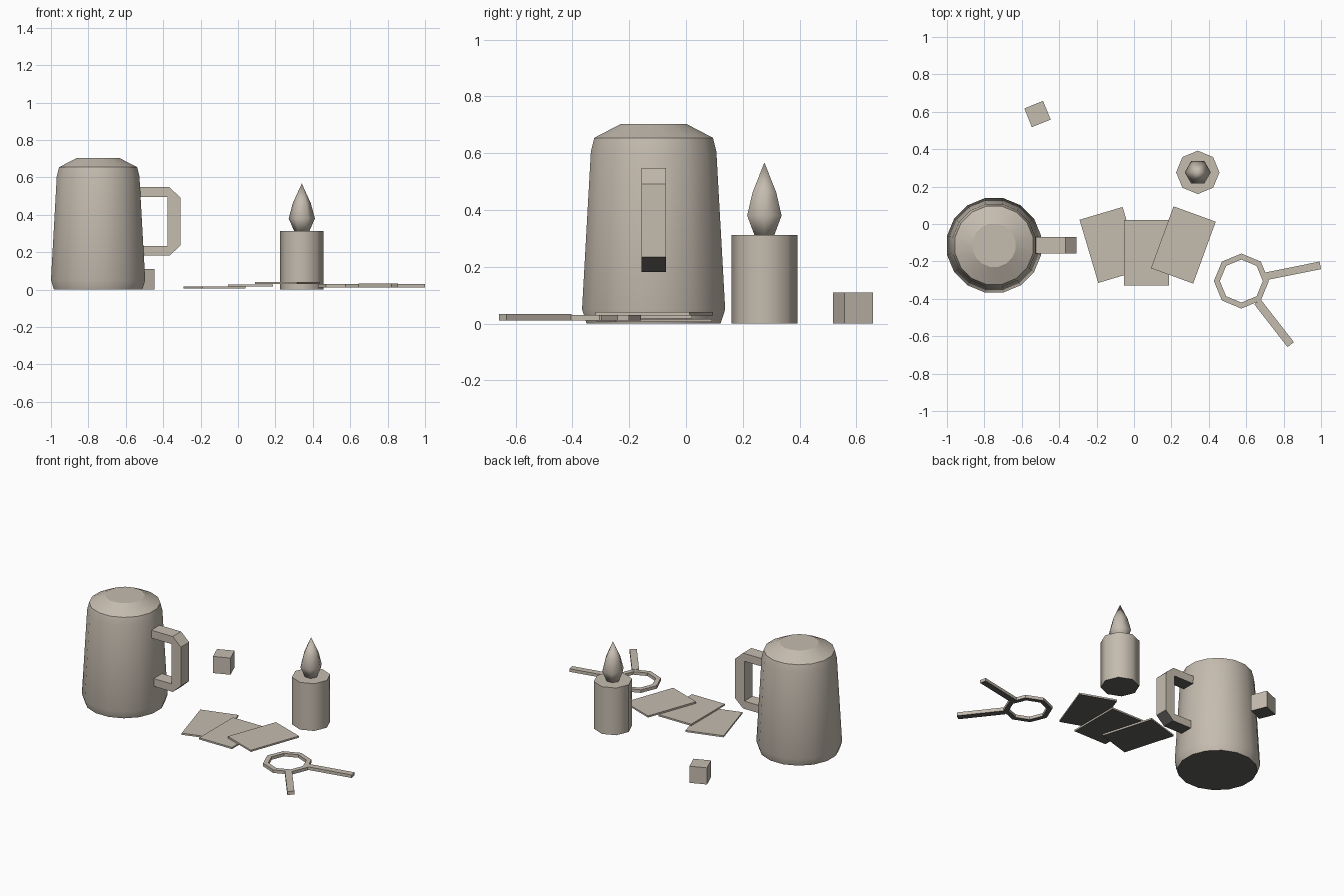
import bpy, bmesh, math
from mathutils import Vector, Matrix

if "Cube" in bpy.data.objects:
    bpy.data.objects.remove(bpy.data.objects["Cube"])


def material(name, rgb):
    m = bpy.data.materials.new(name)
    m.diffuse_color = (*rgb, 1)
    m.use_nodes = True
    m.node_tree.nodes["Principled BSDF"].inputs["Base Color"].default_value = m.diffuse_color
    return m


clay = material("warm_grey", (0.56, 0.503, 0.43))
dark = material("dark_underside", (0.119, 0.114, 0.106))


def finish(name, bm, smooth=None):
    """Turn a bmesh into a named object; undersides get the dark colour."""
    bmesh.ops.recalc_face_normals(bm, faces=bm.faces)
    bm.normal_update()
    for f in bm.faces:
        f.material_index = 1 if f.normal.z < -0.5 else 0
    mesh = bpy.data.meshes.new(name)
    bm.to_mesh(mesh)
    bm.free()
    mesh.materials.append(clay)
    mesh.materials.append(dark)
    ob = bpy.data.objects.new(name, mesh)
    bpy.context.collection.objects.link(ob)
    if smooth:
        bpy.ops.object.select_all(action='DESELECT')
        ob.select_set(True)
        bpy.context.view_layer.objects.active = ob
        bpy.ops.object.shade_smooth_by_angle(angle=math.radians(smooth))
    return ob


def lathe(name, centre, profile, sides, turn=0, smooth=None):
    """Stack of regular polygons (radius, z), capped at both ends."""
    bm = bmesh.new()
    rings = []
    for r, z in profile:
        n = sides if r > 0 else 1
        ring = []
        for i in range(n):
            a = 2 * math.pi * i / sides + turn
            ring.append(bm.verts.new((centre[0] + r * math.cos(a),
                                      centre[1] + r * math.sin(a), z)))
        rings.append(ring)
    for low, high in zip(rings, rings[1:]):
        for i in range(sides):
            j = (i + 1) % sides
            if len(high) == 1:
                bm.faces.new((low[i], low[j], high[0]))
            else:
                bm.faces.new((low[i], low[j], high[j], high[i]))
    for ring in (rings[0], rings[-1]):
        if len(ring) > 2:
            bm.faces.new(ring)
    return finish(name, bm, smooth)


def box(name, centre, size, degrees=0):
    bm = bmesh.new()
    bmesh.ops.create_cube(bm, size=1, matrix=Matrix.Translation(centre)
                          @ Matrix.Rotation(math.radians(degrees), 4, 'Z')
                          @ Matrix.Diagonal((*size, 1)))
    return finish(name, bm)


def bar(name, start, end, width, z0, z1):
    a, b = Vector(start), Vector(end)
    d = b - a
    mid = (a + b) / 2
    return box(name, (mid.x, mid.y, (z0 + z1) / 2), (d.length, width, z1 - z0),
               math.degrees(math.atan2(d.y, d.x)))


# Tankard body with bevelled lid
MUG = (-0.748, -0.114)
k = 1 / math.cos(math.pi / 16)
lathe("tankard_body", MUG,
      [(r * k, z) for r, z in ((0.236, 0), (0.252, 0.05), (0.221, 0.605),
                               (0.209, 0.654), (0.115, 0.703))],
      16, math.pi / 16, 24)

# Tankard handle: strip between outer and inner outlines, extruded along y
outline = [(-0.60, 0.547), (-0.367, 0.547), (-0.308, 0.492),
           (-0.308, 0.235), (-0.367, 0.181), (-0.60, 0.181),
           (-0.60, 0.232), (-0.377, 0.232), (-0.377, 0.495), (-0.60, 0.495)]
bm = bmesh.new()
sides = [[bm.verts.new((x, MUG[1] + s * 0.0435, z)) for x, z in outline] for s in (-1, 1)]
for side in sides:
    for ids in ((0, 1, 8, 9), (1, 2, 8), (2, 3, 7, 8), (3, 4, 7), (4, 5, 6, 7)):
        bm.faces.new([side[i] for i in ids])
for i in range(10):
    j = (i + 1) % 10
    bm.faces.new((sides[0][i], sides[0][j], sides[1][j], sides[1][i]))
finish("tankard_handle", bm)

# Candle and flame
CANDLE = (0.341, 0.276)
lathe("candle", CANDLE, [(0.116, 0), (0.116, 0.312)], 8, 0, 50)
lathe("flame", CANDLE, [(0.04, 0.311), (0.07, 0.38), (0.048, 0.462), (0, 0.567)], 6, 0, 80)

# Fanned cards
for i, (x, y, turn) in enumerate(((-0.126, -0.112, 16.5), (0.067, -0.154, 0),
                                  (0.264, -0.112, -20))):
    box(f"card_{i + 1}", (x, y, 0.0105 + 0.012 * i), (0.24, 0.352, 0.011), turn)

# Small die
box("die", (-0.516, 0.588, 0.055), (0.108, 0.108, 0.11), 22)

# Key ring: octagonal band
RING = (0.574, -0.305)
bm = bmesh.new()
loops = []
for r, z in ((0.147, 0.01), (0.147, 0.03), (0.115, 0.03), (0.115, 0.01)):
    loops.append([bm.verts.new((RING[0] + r * math.cos(i * math.pi / 4),
                                RING[1] + r * math.sin(i * math.pi / 4), z))
                  for i in range(8)])
for n in range(4):
    a, b = loops[n], loops[(n + 1) % 4]
    for i in range(8):
        j = (i + 1) % 8
        bm.faces.new((a[i], a[j], b[j], b[i]))
finish("key_ring", bm)

# Key shafts
bar("key_shaft_side", (0.703, -0.28), (0.996, -0.221), 0.041, 0.01, 0.03)
bar("key_shaft_front", (0.66, -0.416), (0.838, -0.645), 0.043, 0.01, 0.033)
